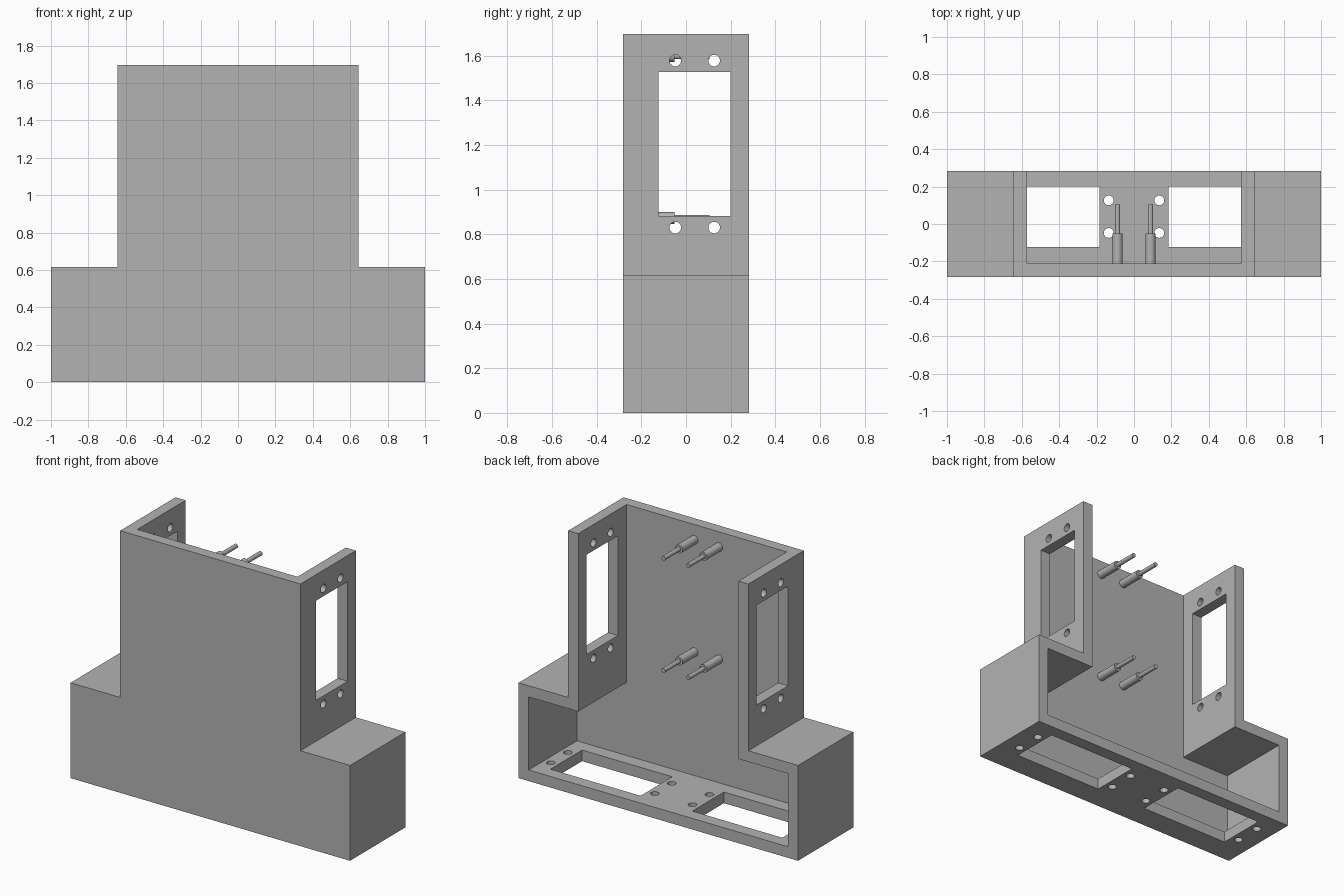
import bpy, bmesh
from math import radians
from mathutils import Matrix, Vector

cube = bpy.data.objects.get("Cube")
if cube:
    bpy.data.objects.remove(cube, do_unlink=True)

grey = bpy.data.materials.new("light grey")
grey.use_nodes = True
colour = (0.45, 0.45, 0.45, 1)
grey.diffuse_color = colour
grey.node_tree.nodes["Principled BSDF"].inputs["Base Color"].default_value = colour

# Main dimensions
DEPTH, WALL = 0.283, 0.072
HEIGHT, STEP, TOWER = 1.696, 0.617, 0.645
FRONT_INNER = WALL - DEPTH
WINDOW_Y = (-0.123, 0.2)
HOLE_YS = (-0.048, 0.126)
HOLE_R = 0.026


def make_object(name, bm):
    bmesh.ops.recalc_face_normals(bm, faces=bm.faces)
    mesh = bpy.data.meshes.new(name)
    bm.to_mesh(mesh)
    bm.free()
    mesh.materials.append(grey)
    ob = bpy.data.objects.new(name, mesh)
    bpy.context.collection.objects.link(ob)
    return ob


def stepped_block(name, base, tower, bottom, step, top, y0, y1):
    """Upside-down T outline extruded from y0 to y1."""
    half = [(base, bottom), (base, step), (tower, step), (tower, top)]
    outline = half + [(-x, z) for x, z in reversed(half)]
    bm = bmesh.new()
    face = bm.faces.new([bm.verts.new((x, y0, z)) for x, z in outline])
    moved = bmesh.ops.extrude_face_region(bm, geom=[face])["geom"]
    verts = [v for v in moved if isinstance(v, bmesh.types.BMVert)]
    bmesh.ops.translate(bm, verts=verts, vec=(0, y1 - y0, 0))
    return make_object(name, bm)


def add_box(bm, low, high):
    low, high = Vector(low), Vector(high)
    matrix = Matrix.Translation((low + high) / 2) @ Matrix.Diagonal((*(high - low), 1))
    bmesh.ops.create_cube(bm, size=1, matrix=matrix)


def add_cylinder(bm, centre, radius, length, axis):
    turn = Vector((0, 0, 1)).rotation_difference(Vector(axis)).to_matrix().to_4x4()
    bmesh.ops.create_cone(bm, cap_ends=True, segments=32, radius1=radius, radius2=radius,
                          depth=length, matrix=Matrix.Translation(centre) @ turn)


def cut(target, cutter):
    mod = target.modifiers.new("cut", 'BOOLEAN')
    mod.operation, mod.solver, mod.object = 'DIFFERENCE', 'EXACT', cutter
    bpy.ops.object.select_all(action='DESELECT')
    bpy.context.view_layer.objects.active = target
    target.select_set(True)
    bpy.ops.object.modifier_apply(modifier=mod.name)
    bpy.data.objects.remove(cutter, do_unlink=True)


# Housing: stepped shell, open at the back and the top
housing = stepped_block("housing", 1, TOWER, 0, STEP, HEIGHT, -DEPTH, DEPTH)
cut(housing, stepped_block("cavity_cutter", 1 - WALL, TOWER - WALL, WALL,
                           STEP - WALL, HEIGHT + 0.2, FRONT_INNER, DEPTH + 0.2))

# Windows with screw holes, in both tower walls and twice in the floor
openings = bmesh.new()
for side in (-1, 1):
    wall_x = side * (TOWER - WALL / 2)
    add_box(openings, (wall_x - 0.1, WINDOW_Y[0], 0.882), (wall_x + 0.1, WINDOW_Y[1], 1.527))
    near, far = sorted((side * 0.185, side * 0.83))
    add_box(openings, (near, WINDOW_Y[0], -0.1), (far, WINDOW_Y[1], 0.2))
    for y in HOLE_YS:
        for z in (0.83, 1.578):
            add_cylinder(openings, (wall_x, y, z), HOLE_R, 0.2, (1, 0, 0))
        for x in (0.135, 0.88):
            add_cylinder(openings, (side * x, y, WALL / 2), HOLE_R, 0.2, (0, 0, 1))
cut(housing, make_object("opening_cutter", openings))

# Standoff pegs: thick base and thin pin on the inside of the front wall
for level, z in (("lower", 0.872), ("upper", 1.598)):
    for side, x in (("right", -0.088), ("left", 0.088)):
        bm = bmesh.new()
        for radius, start, end in ((0.027, FRONT_INNER - 0.01, -0.052), (0.014, -0.06, 0.105)):
            add_cylinder(bm, (x, (start + end) / 2, z), radius, end - start, (0, 1, 0))
        make_object(f"{level}_{side}_peg", bm)

# Round surfaces smooth, edges sharp
bpy.ops.object.select_all(action='DESELECT')
for ob in bpy.context.collection.objects:
    if ob.type == 'MESH' and (ob == housing or ob.name.endswith("_peg")):
        ob.select_set(True)
bpy.context.view_layer.objects.active = housing
bpy.ops.object.shade_smooth_by_angle(angle=radians(30))
